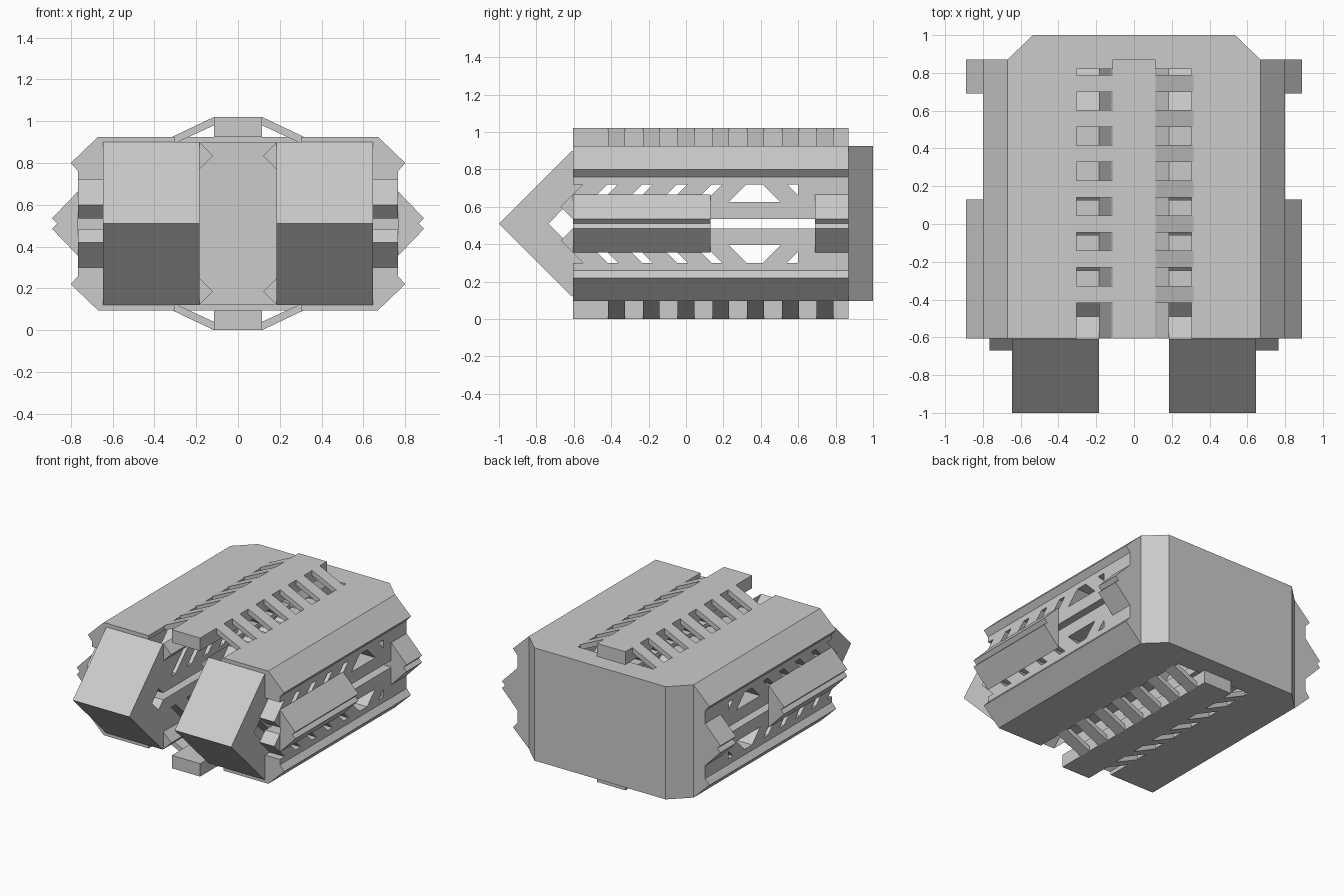
import bpy
import bmesh

cube = bpy.data.objects.get("Cube")
if cube:
    bpy.data.objects.remove(cube, do_unlink=True)

MID = 0.51                    # height of the plane of symmetry
FRONT, BACK = -0.605, 0.87    # ends of the long parts
PITCH = 0.186                 # spacing of ribs and braces
OUTER, INNER = (0.645, 0.765), (0.185, 0.305)   # widths of the two trusses

grey = bpy.data.materials.new("plain_grey")
grey.use_nodes = True
grey.diffuse_color = (0.6, 0.6, 0.6, 1)
grey.node_tree.nodes["Principled BSDF"].inputs["Base Color"].default_value = (0.6, 0.6, 0.6, 1)


def place(axis, a, b, t):
    """Point (a, b) of a profile, at distance t along the extrusion axis."""
    return {"x": (t, a, b), "y": (a, t, b), "z": (a, b, t)}[axis]


def prism(name, profile, axis, spans, mirror="xz"):
    """Extrude a profile along an axis, once per span; heights are from MID."""
    bm = bmesh.new()
    for start, end in spans:
        low = [bm.verts.new(place(axis, a, b, start)) for a, b in profile]
        high = [bm.verts.new(place(axis, a, b, end)) for a, b in profile]
        bm.faces.new(low)
        bm.faces.new(high)
        for i in range(len(low)):
            j = (i + 1) % len(low)
            bm.faces.new((low[i], low[j], high[j], high[i]))
    bmesh.ops.recalc_face_normals(bm, faces=bm.faces)
    mesh = bpy.data.meshes.new(name)
    bm.to_mesh(mesh)
    bm.free()
    mesh.materials.append(grey)
    obj = bpy.data.objects.new(name, mesh)
    obj.location.z = MID
    bpy.context.collection.objects.link(obj)
    if mirror:
        mod = obj.modifiers.new("Mirror", "MIRROR")
        mod.use_axis = ("x" in mirror, False, "z" in mirror)
        mod.use_mirror_merge = False
    return obj


def rect(a0, a1, b0, b1):
    return [(a0, b0), (a1, b0), (a1, b1), (a0, b1)]


full = [(FRONT, BACK)]

# Back wall with chamfered upright edges
prism("back_wall", [(-0.67, BACK), (0.67, BACK), (0.535, 1), (-0.535, 1)],
      "z", [(-0.415, 0.415)], "")

# Top and bottom plates with slanted edges
prism("deck_plate", rect(0.305, 0.67, 0.385, 0.415), "y", full)
prism("deck_bridge", rect(-0.305, 0.305, 0.385, 0.415), "y", [(0.82, BACK)], "z")
prism("slanted_edge", [(0.67, 0.415), (0.8, 0.29), (0.765, 0.25), (0.64, 0.38)], "y", full)

# Raised spine and its sloping ribs
prism("spine", rect(-0.115, 0.115, 0.415, 0.51), "y", full, "z")
ribs = [(-0.417 + PITCH * i, -0.327 + PITCH * i) for i in range(7)]
prism("spine_ribs", [(0.115, 0.51), (0.315, 0.415), (0.3, 0.385), (0.115, 0.47)], "y", ribs)

# Long rails
prism("outer_rail", [(0.645, 0.21), (0.765, 0.21), (0.765, 0.26), (0.645, 0.385)], "y", full)
prism("inner_rail", [(0.12, 0.325), (0.185, 0.39), (0.185, 0.26)], "y", full)
prism("middle_rail", rect(FRONT, BACK, 0.025, 0.115), "x", [OUTER, INNER])


# Diagonal braces of both trusses
def brace(name, y0, lean):
    for side, span, top in (("outer", OUTER, 0.27), ("inner", INNER, 0.385)):
        rise = top - 0.025
        tip = y0 - lean * 0.065
        outline = [(y0, 0.025), (y0 + lean * rise, top),
                   (tip + lean * (rise - 0.065), top), (tip, 0.09)]
        prism(f"{side}_{name}", outline, "x", [span])


for i in range(5):
    brace("forward_brace", FRONT + PITCH * i, 1)
for i in range(2):
    brace("rear_brace", 0.595 + PITCH * i, -1)

# Posts at the rear of the outer trusses
prism("rear_post", rect(0.6, BACK, 0.025, 0.22), "x", [OUTER])
prism("rear_post_core", rect(0.69, BACK, -0.1, 0.1), "x", [OUTER], "x")

# Ridged side guards, long at the front and short at the back
guard = [(0.765, 0.155), (0.89, 0.025), (0.865, 0)]
guard += [(x, -h) for x, h in reversed(guard[:2])]
prism("side_guard", guard, "y", [(FRONT, 0.13), (0.69, BACK)], "x")

# Folded front prows
prow = [(-0.735, 0), (-0.48, 0.26), (-0.61, 0.39), (-1, 0), (-0.61, -0.39), (-0.48, -0.26)]
prism("front_prow", prow, "x", [(0.185, 0.645)], "x")
